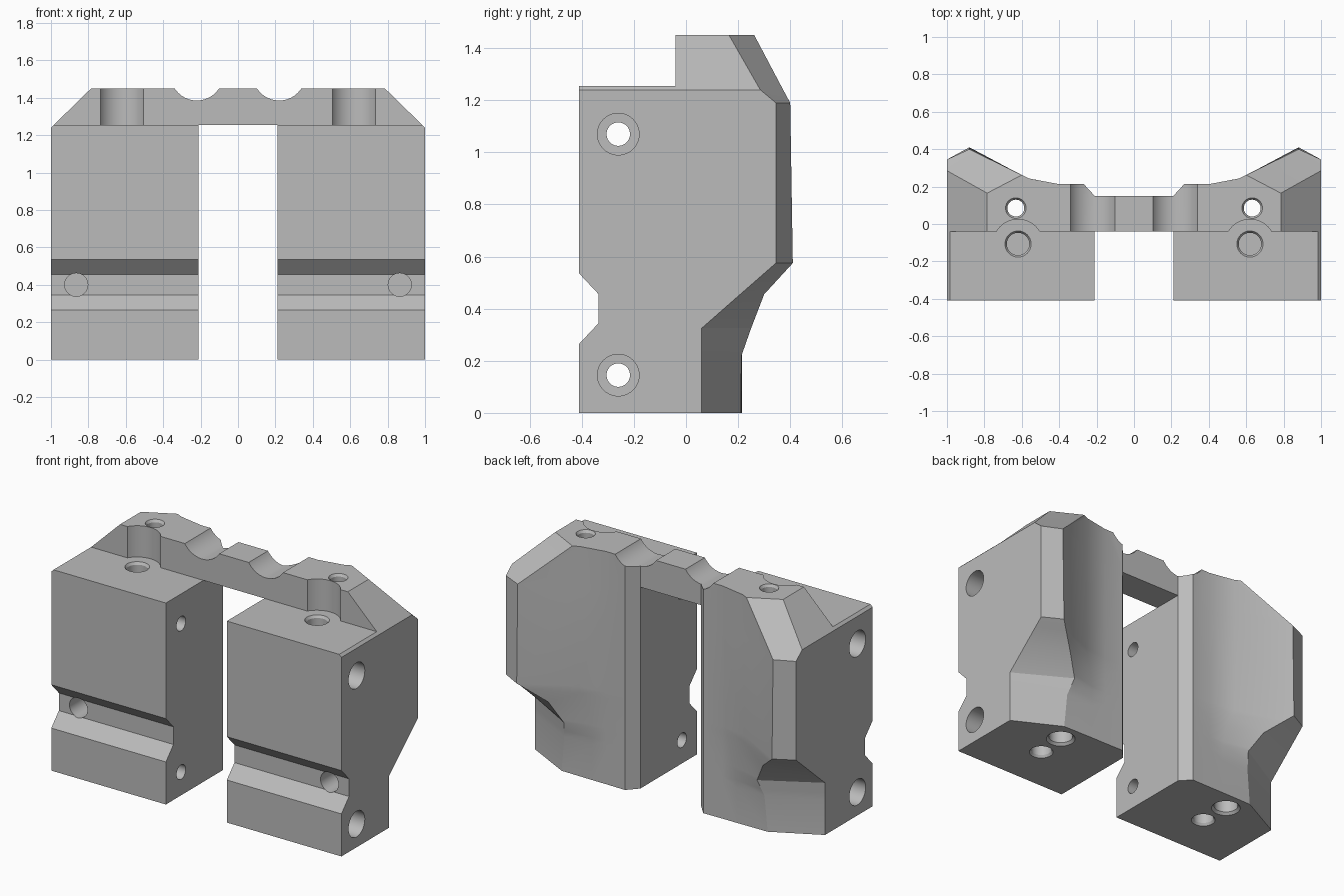
import bpy, bmesh, math
from mathutils import Vector

cube = bpy.data.objects.get("Cube")
if cube:
    bpy.data.objects.remove(cube, do_unlink=True)

grey = bpy.data.materials.new("plain grey")
grey.use_nodes = True
GREY = (0.5, 0.5, 0.5, 1)
grey.diffuse_color = GREY
grey.node_tree.nodes["Principled BSDF"].inputs["Base Color"].default_value = GREY


def loft(name, rings, mirrored=True):
    """Closed solid through rings that share one point count."""
    bm = bmesh.new()
    loops = [[bm.verts.new(p) for p in ring] for ring in rings]
    n = len(loops[0])
    for a, b in zip(loops, loops[1:]):
        for i in range(n):
            j = (i + 1) % n
            bm.faces.new((a[i], a[j], b[j], b[i]))
    bm.faces.new(loops[0][::-1])
    bm.faces.new(loops[-1])
    bmesh.ops.recalc_face_normals(bm, faces=bm.faces)
    mesh = bpy.data.meshes.new(name)
    bm.to_mesh(mesh)
    bm.free()
    mesh.materials.append(grey)
    obj = bpy.data.objects.new(name, mesh)
    bpy.context.collection.objects.link(obj)
    if mirrored:
        obj.modifiers.new("mirror", 'MIRROR').use_mirror_merge = False
    return obj


def box(name, x, y0, y1, z0, z1):
    return loft(name, [[(-x, y0, z), (x, y0, z), (x, y1, z), (-x, y1, z)]
                       for z in (z0, z1)], False)


def bore(name, start, direction, steps, sides=40):
    """Stepped round cutter: steps are (distance along axis, radius)."""
    turn = Vector(direction).to_track_quat('Z', 'Y')
    angles = [2 * math.pi * i / sides for i in range(sides)]
    return loft(name, [[Vector(start) + turn @ Vector((r * math.cos(a), r * math.sin(a), t))
                        for a in angles] for t, r in steps])


def lerp_table(table, z):
    for low, high in zip(table, table[1:]):
        if z <= high[0]:
            f = (z - low[0]) / (high[0] - low[0])
            return [a + (b - a) * f for a, b in zip(low[1:], high[1:])]
    return table[-1][1:]


# Height, then front face depth (with the V-sided groove)
front = [(0, -.41), (.265, -.41), (.345, -.335), (.455, -.335), (.535, -.41), (1.45, -.41)]
# Height, then outer edge, ridge and inner slope as x, y pairs
back = [(0, 1, .06, .71, .21, .50, .213),
        (.22, 1, .06, .69, .213, .50, .213),
        (.325, 1, .06, .665, .25, .50, .215),
        (.455, 1, .208, .74, .30, .52, .22),
        (.575, 1, .345, .88, .41, .57, .24),
        (1.19, 1, .345, .88, .40, .57, .245),
        (1.24, 1, .285, .826, .373, .57, .245),
        (1.45, .785, .165, .60, .262, .56, .243)]
rings = []
for z in sorted({row[0] for row in front + back}):
    depth = lerp_table(front, z)[0]
    ox, oy, rx, ry, mx, my = lerp_table(back, z)
    rings.append([(x, y, z) for x, y in
                  ((.21, depth), (ox, depth), (ox, oy), (rx, ry), (mx, my),
                   (.40, .213), (.27, .215), (.21, .15))])
body = loft("clamp_body", rings)

# Bridge joining both blocks, then everything that is cut away
parts = [(box("bridge", .25, -.04, .15, 1.255, 1.45), 'UNION'),
         (box("front_step", 1.5, -1, -.04, 1.255, 2), 'DIFFERENCE')]
cutters = [
    bore("bridge_groove", (.22, -.2, 1.526), (0, 1, 0), [(0, .141), (.6, .141)]),
    bore("screw_head_relief", (.62, -.109, 1.255), (0, 0, 1), [(0, .134), (.5, .134)]),
    bore("front_top_hole", (.62, -.107, 1.255), (0, 0, -1),
         [(-.01, .07), (0, .07), (.015, .06), (.4, .06)]),
    bore("front_bottom_hole", (.62, -.107, 0), (0, 0, 1),
         [(-.05, .07), (0, .07), (.015, .06), (.4, .06)]),
    bore("rear_through_hole", (.632, .085, 0), (0, 0, 1),
         [(-.05, .085), (0, .085), (.015, .07), (.2, .07), (.201, .045),
          (1.435, .045), (1.45, .055), (1.5, .055)]),
    bore("front_groove_hole", (.865, -.5, .4), (0, 1, 0), [(0, .062), (.45, .062)]),
]
for z in (.145, 1.07):
    cutters.append(bore("side_hole", (1.1, -.26, z), (-1, 0, 0),
                        [(0, .08), (.25, .08), (.251, .045), (.95, .045)]))
parts += [(c, 'DIFFERENCE') for c in cutters]

for part, operation in parts:
    part.hide_render = True
    mod = body.modifiers.new(part.name, 'BOOLEAN')
    mod.operation = operation
    mod.solver = 'EXACT'
    mod.object = part

# Bake the result and drop the helpers
bpy.context.view_layer.update()
baked = bpy.data.meshes.new_from_object(
    body.evaluated_get(bpy.context.evaluated_depsgraph_get()))
body.modifiers.clear()
body.data = baked
for part, _ in parts:
    bpy.data.objects.remove(part, do_unlink=True)
baked.materials.clear()
baked.materials.append(grey)
for face in baked.polygons:
    face.material_index = 0

for obj in bpy.context.selected_objects:
    obj.select_set(False)
body.select_set(True)
bpy.context.view_layer.objects.active = body
bpy.ops.object.shade_smooth_by_angle(angle=math.radians(20))
